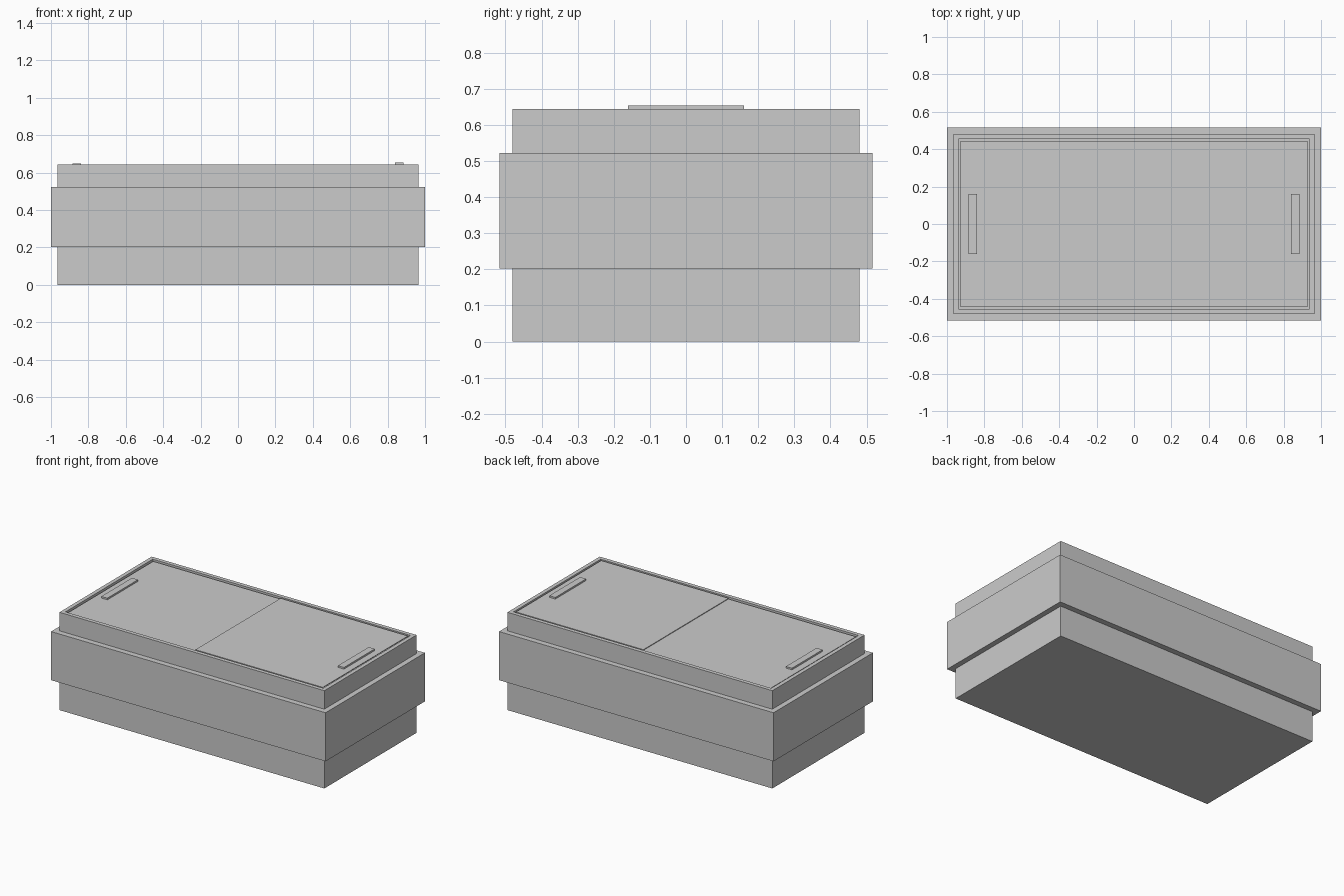
import bpy, bmesh

if "Cube" in bpy.data.objects:
    bpy.data.objects.remove(bpy.data.objects["Cube"])


def box(name, x0, x1, y0, y1, z0, z1):
    """Axis-aligned box from its limits."""
    bm = bmesh.new()
    bmesh.ops.create_cube(bm, size=1)
    for v in bm.verts:
        v.co.x = x1 if v.co.x > 0 else x0
        v.co.y = y1 if v.co.y > 0 else y0
        v.co.z = z1 if v.co.z > 0 else z0
    mesh = bpy.data.meshes.new(name)
    bm.to_mesh(mesh)
    bm.free()
    obj = bpy.data.objects.new(name, mesh)
    bpy.context.collection.objects.link(obj)
    return obj


def recess_top(obj, width, depth):
    """Inset the top face and push it down, leaving a raised rim."""
    bm = bmesh.new()
    bm.from_mesh(obj.data)
    bm.normal_update()
    top = max(bm.faces, key=lambda f: f.calc_center_median().z)
    bmesh.ops.inset_region(bm, faces=[top], thickness=width)
    inner = bmesh.ops.extrude_discrete_faces(bm, faces=[top])["faces"][0]
    bmesh.ops.translate(bm, verts=inner.verts, vec=(0, 0, -depth))
    bm.to_mesh(obj.data)
    bm.free()


X, Y = 0.965, 0.48      # half size of base and rim
RIM, TOP = 0.037, 0.644
IX, IY = X - RIM, Y - RIM

# Cabinet: plinth, wide middle band, raised rim
box("base", -X, X, -Y, Y, 0, 0.202)
box("middle_band", -1, 1, -0.517, 0.517, 0.202, 0.522)
rim = box("top_rim", -X, X, -Y, Y, 0.522, TOP)
recess_top(rim, RIM, 0.03)

# Sliding lids: the left one runs on the lower track
LOW, HIGH = TOP - 0.007, TOP - 0.002
box("left_lid", -IX, 0.02, -IY, IY, LOW - 0.012, LOW)
box("right_lid", 0, IX, -IY, IY, LOW + 0.0005, HIGH)

# Lid handles
for side, name, z in ((-1, "left_handle", LOW), (1, "right_handle", HIGH)):
    c = side * 0.862
    box(name, c - 0.022, c + 0.022, -0.16, 0.16, z, z + 0.011)
